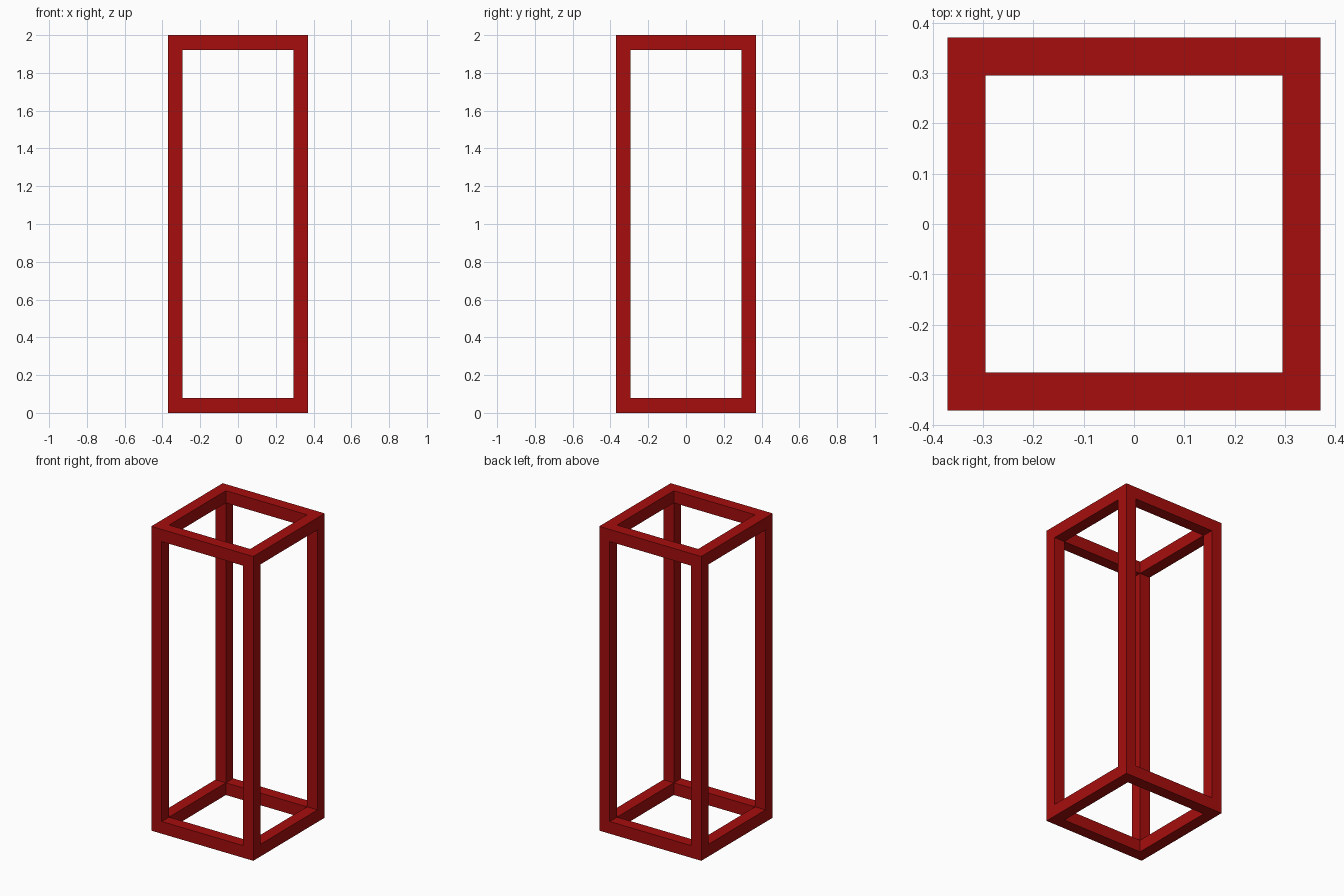
import bpy

if "Cube" in bpy.data.objects:
    bpy.data.objects.remove(bpy.data.objects["Cube"])

OUTER = 0.742   # footprint width
INNER = 0.59    # opening width
HEIGHT = 2.0
RAIL = 0.08     # rail height


def box(name, size):
    bpy.ops.mesh.primitive_cube_add(size=1, location=(0, 0, HEIGHT / 2))
    ob = bpy.context.object
    ob.name = name
    ob.scale = size
    bpy.ops.object.transform_apply(location=False, rotation=False, scale=True)
    return ob


# Solid block that becomes the open frame
frame = box("open_frame", (OUTER, OUTER, HEIGHT))
red = bpy.data.materials.new("red_paint")
red.diffuse_color = (0.38, 0.004, 0.004, 1)
red.use_nodes = True
red.node_tree.nodes["Principled BSDF"].inputs["Base Color"].default_value = red.diffuse_color
frame.data.materials.append(red)

# Openings cut straight through along each axis
gap = HEIGHT - 2 * RAIL
openings = {
    "opening_x": (2, INNER, gap),
    "opening_y": (INNER, 2, gap),
    "opening_z": (INNER, INNER, 4),
}
cutters = []
for name, size in openings.items():
    cutter = box(name, size)
    cutter.hide_render = True
    mod = frame.modifiers.new(name, 'BOOLEAN')
    mod.operation = 'DIFFERENCE'
    mod.solver = 'EXACT'
    mod.object = cutter
    cutters.append(cutter)

# Bake the cuts and remove the helpers
bpy.context.view_layer.objects.active = frame
for name in openings:
    bpy.ops.object.modifier_apply(modifier=name)
for cutter in cutters:
    bpy.data.objects.remove(cutter)
